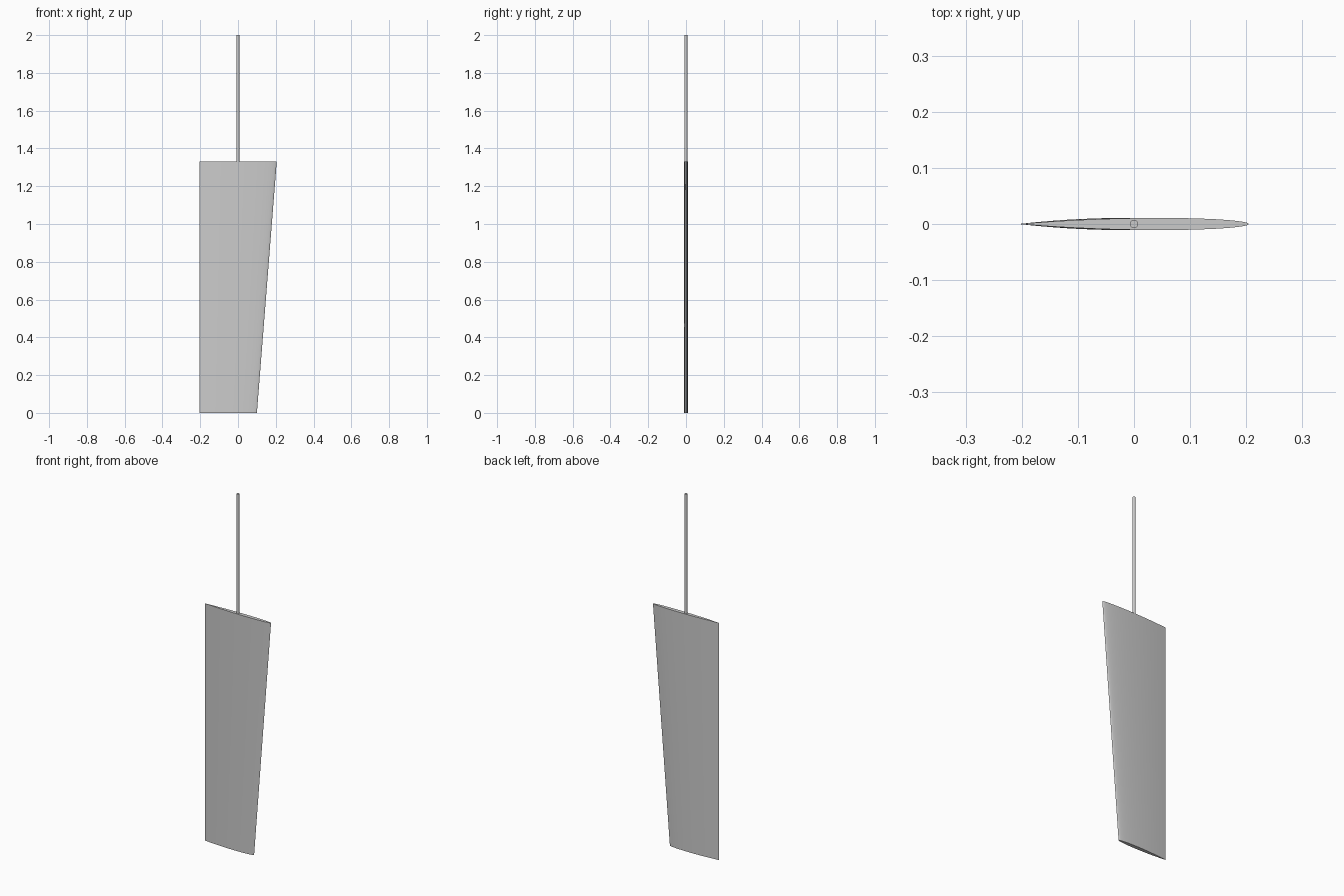
import bpy, bmesh, math

cube = bpy.data.objects.get("Cube")
if cube:
    bpy.data.objects.remove(cube, do_unlink=True)

grey = bpy.data.materials.new("light_grey")
grey.use_nodes = True
color = (0.6, 0.6, 0.6, 1)
grey.diffuse_color = color
grey.node_tree.nodes["Principled BSDF"].inputs["Base Color"].default_value = color

BLADE_TOP = 1.33
TRAIL = -0.205
HALF = 0.0108
STEPS = 20
PEAK = 0.38


def half_width(t):
    """Foil half thickness, from the rounded leading edge to the thin trailing edge."""
    if t < PEAK:
        return HALF * math.sqrt(max(0, 1 - ((PEAK - t) / PEAK) ** 2))
    return HALF * (1 - ((t - PEAK) / (1 - PEAK)) ** 2)


def section(bm, lead, z):
    ts = [(1 - math.cos(math.pi * i / STEPS)) / 2 for i in range(STEPS + 1)]
    loop = [(t, 1) for t in ts] + [(t, -1) for t in reversed(ts[1:-1])]
    return [bm.verts.new((lead + t * (TRAIL - lead), s * half_width(t), z))
            for t, s in loop]


def finish(bm, name):
    bmesh.ops.recalc_face_normals(bm, faces=bm.faces)
    mesh = bpy.data.meshes.new(name)
    bm.to_mesh(mesh)
    bm.free()
    obj = bpy.data.objects.new(name, mesh)
    bpy.context.collection.objects.link(obj)
    mesh.materials.append(grey)
    bpy.ops.object.select_all(action="DESELECT")
    obj.select_set(True)
    bpy.context.view_layer.objects.active = obj
    bpy.ops.object.shade_smooth_by_angle(angle=math.radians(35))


# Tapered foil blade lofted between its bottom and top sections
bm = bmesh.new()
bottom = section(bm, 0.1, 0)
top = section(bm, 0.205, BLADE_TOP)
n = len(top)
for i in range(n):
    j = (i + 1) % n
    bm.faces.new((bottom[i], bottom[j], top[j], top[i]))
bm.faces.new(top)
bm.faces.new(bottom)
finish(bm, "rudder_blade")

# Round stock rising from the blade
bm = bmesh.new()
bmesh.ops.create_cone(bm, cap_ends=True, segments=24,
                      radius1=0.0075, radius2=0.0075, depth=2 - BLADE_TOP)
bmesh.ops.translate(bm, verts=bm.verts, vec=(0, 0, (2 + BLADE_TOP) / 2))
finish(bm, "rudder_stock")
